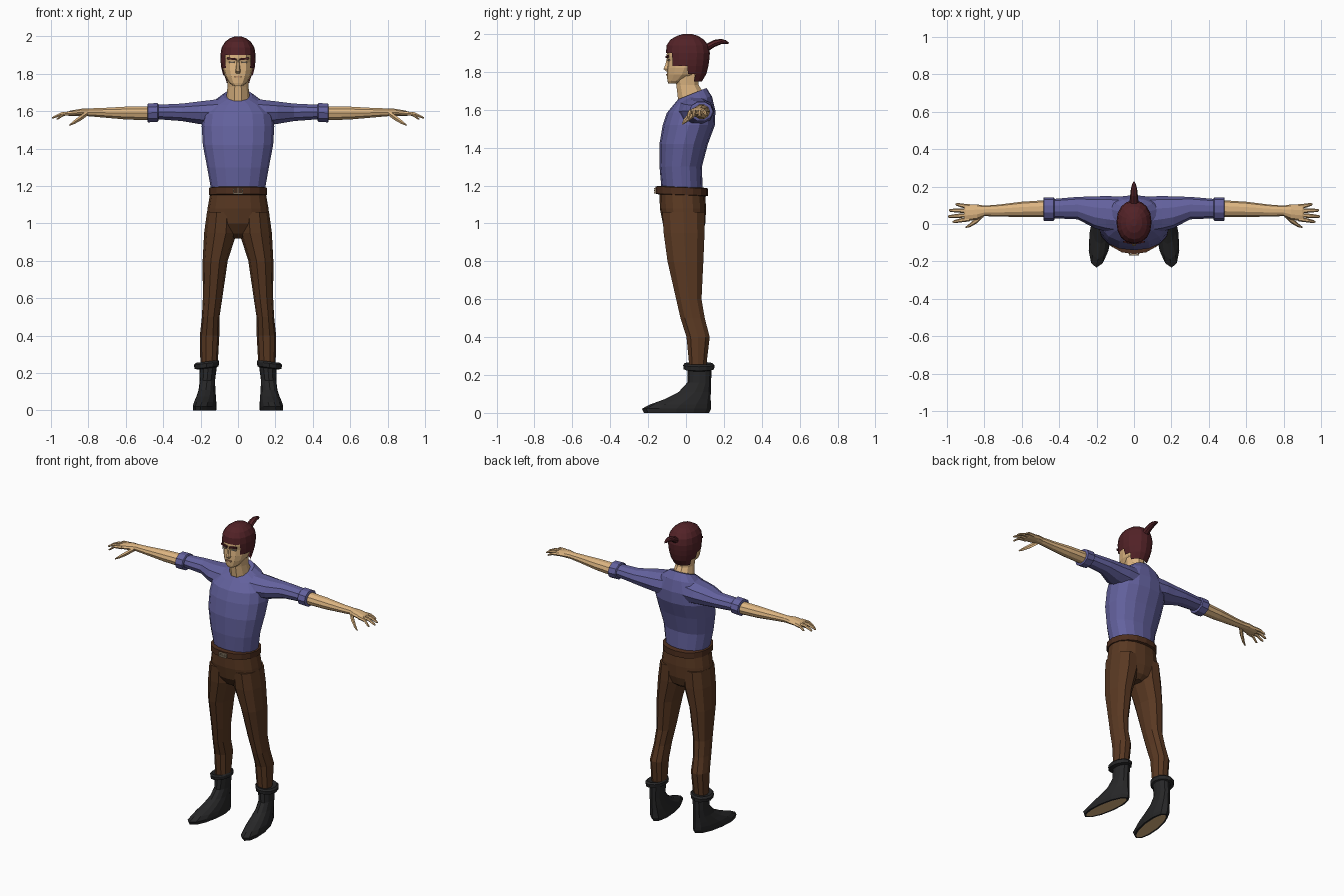
import bpy, bmesh, math
from mathutils import Matrix, Vector


def mat(name, rgb):
    m = bpy.data.materials.new(name)
    m.diffuse_color = (*rgb, 1)
    return m


SHIRT = mat("blue shirt", (0.125, 0.12, 0.34))
PANTS = mat("brown cloth", (0.10, 0.04, 0.016))
BELT = mat("dark leather", (0.075, 0.028, 0.013))
SKIN = mat("skin", (0.72, 0.46, 0.22))
HAIR = mat("dark red hair", (0.085, 0.016, 0.02))
BOOT = mat("black leather", (0.02, 0.02, 0.021))
METAL = mat("buckle metal", (0.42, 0.33, 0.22))
EYE = mat("grey eyes", (0.32, 0.26, 0.19))
LIP = mat("lips", (0.50, 0.27, 0.14))


def finish(name, bm, mats, mirror=False):
    bmesh.ops.recalc_face_normals(bm, faces=bm.faces)
    me = bpy.data.meshes.new(name)
    bm.to_mesh(me)
    bm.free()
    for m in mats:
        me.materials.append(m)
    ob = bpy.data.objects.new(name, me)
    bpy.context.collection.objects.link(ob)
    if mirror:
        ob.modifiers.new("Mirror", 'MIRROR').use_mirror_merge = False
    return ob


def loft(rings, axis='z', n=12, p=2.0):
    """Skin of rounded rings: (along axis, centre 1, centre 2, radius 1, radius 2, tilt)."""
    bm = bmesh.new()
    loops = []
    for a, c1, c2, r1, r2, *t in rings:
        loop = []
        for i in range(n):
            ang = 2 * math.pi * i / n
            c, s = math.cos(ang), math.sin(ang)
            d1 = r1 * math.copysign(abs(c) ** (2 / p), c)
            d2 = r2 * math.copysign(abs(s) ** (2 / p), s)
            h = a + (t[0] * d2 if t else 0)
            co = {'z': (c1 + d1, c2 + d2, h), 'x': (h, c1 + d1, c2 + d2),
                  'y': (c1 + d1, h, c2 + d2)}[axis]
            loop.append(bm.verts.new(co))
        loops.append(loop)
    for la, lb in zip(loops, loops[1:]):
        for i in range(n):
            j = (i + 1) % n
            bm.faces.new((la[i], la[j], lb[j], lb[i]))
    bm.faces.new(loops[0])
    bm.faces.new(loops[-1])
    return bm


def part(name, rings, m, axis='z', n=12, p=2.0, mirror=False):
    return finish(name, loft(rings, axis, n, p), [m], mirror)


def plate(name, loc, size, m, turn=0, roll=0, mirror=False):
    bm = bmesh.new()
    bmesh.ops.create_cube(bm, size=1, matrix=Matrix.Translation(loc)
                          @ Matrix.Rotation(turn, 4, 'Z') @ Matrix.Rotation(roll, 4, 'Y')
                          @ Matrix.Diagonal((*size, 1)))
    return finish(name, bm, [m], mirror)


# Shirt body, neckline tipped forward
part("shirt_body", [
    (1.17, 0, -.02, .142, .108), (1.30, 0, -.028, .165, .112),
    (1.42, 0, -.012, .188, .128), (1.52, 0, .015, .194, .138),
    (1.59, 0, .027, .185, .128, .05), (1.65, 0, .037, .135, .10, .2),
    (1.685, 0, .033, .078, .075, .4)], SHIRT, n=16, p=2.2)

# Sleeves and rolled cuffs
part("sleeve", [
    (.06, .045, 1.59, .10, .085), (.15, .055, 1.592, .095, .070),
    (.21, .062, 1.592, .085, .063), (.30, .085, 1.594, .060, .049),
    (.44, .082, 1.596, .051, .040)], SHIRT, 'x', 10, mirror=True)
part("sleeve_cuff", [
    (.425, .08, 1.594, .056, .046), (.43, .08, 1.593, .063, .053),
    (.482, .08, 1.591, .063, .053), (.485, .08, 1.590, .052, .044)], SHIRT, 'x', 10, mirror=True)

# Forearm and palm
part("forearm", [
    (.46, .083, 1.589, .045, .040), (.60, .078, 1.590, .041, .036),
    (.72, .072, 1.592, .032, .027), (.80, .070, 1.594, .028, .022),
    (.84, .064, 1.594, .041, .020), (.90, .060, 1.588, .046, .015),
    (.91, .060, 1.586, .040, .010)], SKIN, 'x', 10, mirror=True)

# Fingers: name, y at knuckle, y at tip, x at tip, z at tip
for nm, y0, y1, x1, z1 in [("index", .026, .012, .970, 1.558), ("middle", .047, .040, .995, 1.564),
                           ("ring", .070, .073, .990, 1.566), ("little", .093, .105, .955, 1.570)]:
    part(nm + "_finger", [
        (.88, y0, 1.590, .012, .012), ((.89 + x1) / 2, (y0 + y1) / 2, 1.586, .011, .010),
        (x1 - .008, y1, z1 + .003, .008, .007), (x1, y1, z1, .003, .003)], SKIN, 'x', 6, mirror=True)
part("thumb", [
    (.805, .055, 1.590, .018, .016), (.84, .020, 1.565, .016, .017),
    (.875, -.005, 1.542, .011, .012), (.90, -.018, 1.526, .004, .005)], SKIN, 'x', 6, mirror=True)

# Trousers: hips and legs
part("trouser_hips", [
    (1.17, 0, -.02, .147, .120), (1.08, 0, -.016, .163, .122),
    (1.0, 0, -.01, .172, .112), (.945, 0, 0, .10, .085), (.92, 0, .005, .035, .05)],
    PANTS, n=16, p=2.3)
part("trouser_leg", [
    (1.06, .086, -.014, .080, .116), (.95, .094, -.010, .087, .113),
    (.80, .122, -.003, .067, .099), (.60, .136, .015, .052, .070),
    (.50, .146, .035, .047, .067), (.40, .152, .064, .052, .064),
    (.24, .155, .062, .046, .046)], PANTS, n=10, p=2.2, mirror=True)

# Belt and buckle
part("belt", [
    (1.148, 0, -.02, .145, .125, -.04), (1.152, 0, -.022, .156, .139, -.04),
    (1.19, 0, -.022, .156, .139, -.04), (1.193, 0, -.02, .140, .115, -.04)], BELT, n=16, p=2.2)
for z in (1.162, 1.184):
    plate("buckle_bar", (0, -.164, z), (.05, .009, .007), METAL)
plate("buckle_side", (.024, -.163, 1.173), (.007, .009, .026), METAL, mirror=True)
plate("buckle_pin", (0, -.165, 1.173), (.03, .007, .006), METAL)

# Boots, turned out a little, with a pale sole set into the bottom
bm = loft([
    (0, 0, -.05, .056, .172), (.022, 0, -.05, .060, .183), (.045, 0, -.028, .058, .160),
    (.075, 0, .012, .052, .118), (.11, 0, .046, .045, .085), (.16, 0, .070, .041, .063),
    (.25, 0, .072, .047, .062)], n=12, p=2.1)
bm.faces.ensure_lookup_table()
sole = min(bm.faces, key=lambda f: f.calc_center_median().z)
bmesh.ops.recalc_face_normals(bm, faces=bm.faces)
bmesh.ops.inset_region(bm, faces=[sole], thickness=.012)
sole.material_index = 1
for v in bm.verts:
    v.co.x += .178 - .14 * (v.co.y + .05) * max(0, 1 - v.co.z / .2) - .10 * max(0, v.co.z - .05)
finish("boot", bm, [BOOT, SKIN], True)
bm = loft([
    (.225, .165, .068, .050, .065), (.23, .168, .068, .064, .080),
    (.252, .168, .068, .068, .083), (.262, .165, .066, .060, .074), (.255, .16, .064, .045, .05)], n=12)
for v in bm.verts:
    v.co.z -= .12 * (v.co.x - .165)
finish("boot_cuff", bm, [BOOT], True)

# Neck and head
part("neck", [
    (1.62, 0, .04, .075, .075), (1.68, 0, .022, .062, .068, .3),
    (1.73, 0, .008, .056, .062), (1.80, 0, .0, .06, .07)], SKIN, n=10)
part("head", [
    (1.738, 0, -.066, .028, .028), (1.752, 0, -.050, .046, .048),
    (1.785, 0, -.022, .068, .079), (1.82, 0, -.008, .079, .092),
    (1.86, 0, .002, .083, .098), (1.885, 0, .002, .085, .104),
    (1.93, 0, .002, .084, .102), (1.97, 0, .002, .06, .075)], SKIN, n=12, p=2.2)

# Nose
part("nose", [
    (1.802, 0, -.094, .012, .012), (1.815, 0, -.098, .015, .024),
    (1.835, 0, -.096, .010, .016), (1.875, 0, -.092, .007, .010)], SKIN, n=6)

# Painted face details
plate("eyebrow", (.033, -.099, 1.880), (.050, .009, .010), HAIR, .2, -.12, True)
plate("eye", (.034, -.092, 1.861), (.028, .008, .009), EYE, .22, 0, True)
plate("mouth", (0, -.101, 1.784), (.040, .008, .009), LIP)

# Hair cap: closed crown, face opening and stepped edge cut by rule
bm = loft([
    (1.75, 0, .012, .064, .072), (1.79, 0, .010, .078, .098), (1.83, 0, .008, .089, .110),
    (1.865, 0, .010, .093, .113), (1.90, 0, .010, .094, .116), (1.94, 0, .008, .088, .110),
    (1.97, 0, .006, .070, .088), (1.99, 0, .008, .044, .056), (2.0, 0, .008, .015, .02)],
    n=16, p=2.15)
bm.normal_update()
cut = []
for f in bm.faces:
    c = f.calc_center_median()
    if c.z < 1.76 or (c.z < 1.90 and c.y < -.055) or (c.z < 1.83 and c.y < .03):
        cut.append(f)
bmesh.ops.delete(bm, geom=cut, context='FACES')
finish("hair_cap", bm, [HAIR])

# Ponytail
part("ponytail", [
    (.085, 0, 1.915, .026, .026), (.115, 0, 1.930, .024, .022), (.15, 0, 1.950, .021, .019),
    (.185, 0, 1.960, .017, .014), (.21, 0, 1.957, .011, .010), (.226, 0, 1.952, .003, .003)],
    HAIR, 'y', 8)
